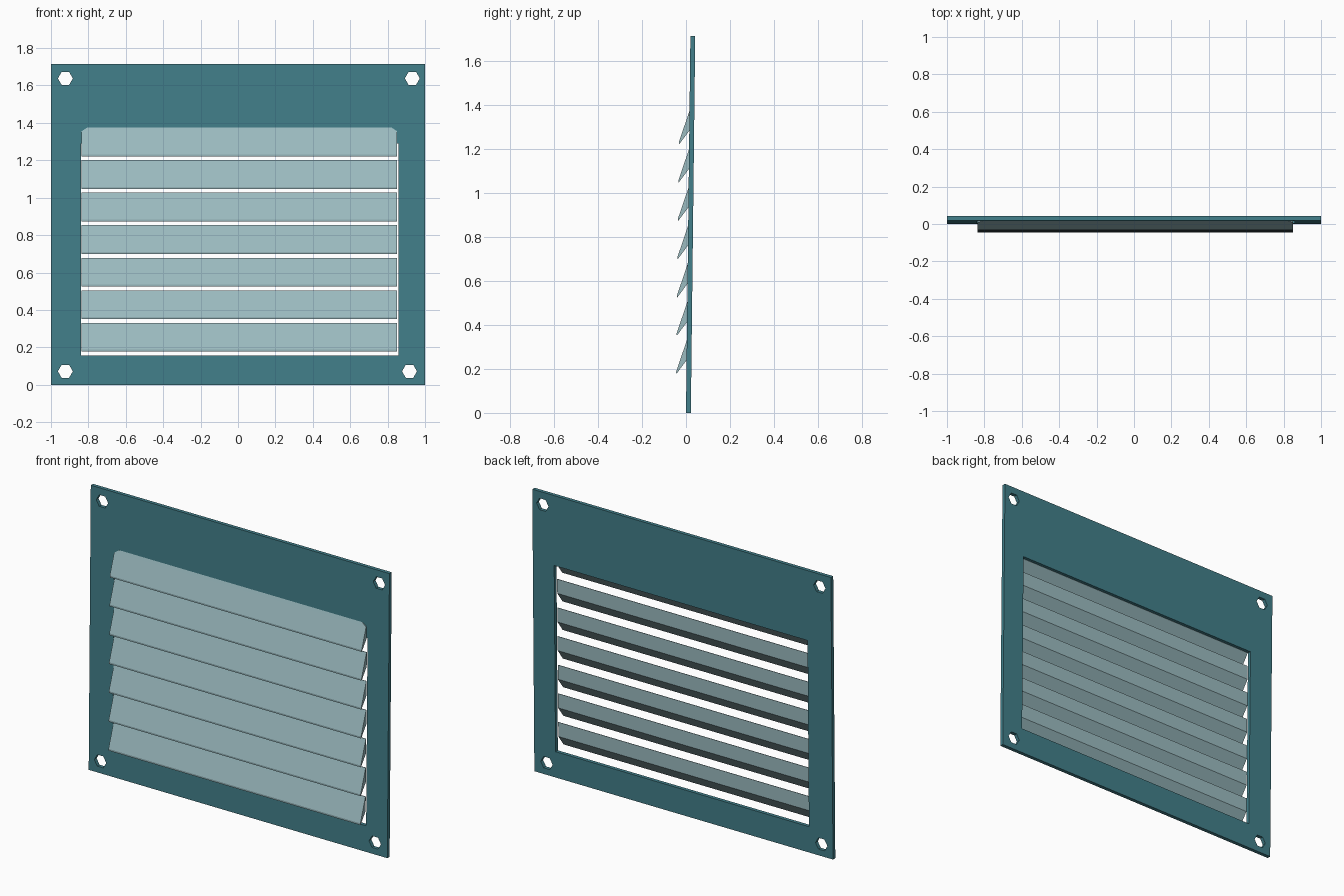
import bpy, bmesh, math

if "Cube" in bpy.data.objects:
    bpy.data.objects.remove(bpy.data.objects["Cube"])

TILT = 0.02 / 1.715      # the plate leans back slightly
THICK = 0.022


def material(name, rgb):
    m = bpy.data.materials.new(name)
    m.diffuse_color = (*rgb, 1)
    m.use_nodes = True
    m.node_tree.nodes["Principled BSDF"].inputs["Base Color"].default_value = m.diffuse_color
    return m


teal = material("dark teal", (0.0545, 0.215, 0.257))
pale = material("pale teal", (0.33, 0.50, 0.53))


def add_object(name, mesh, mat):
    mesh.materials.clear()
    mesh.materials.append(mat)
    ob = bpy.data.objects.new(name, mesh)
    bpy.context.collection.objects.link(ob)
    return ob


def rect(x0, x1, z0, z1):
    return [(x0, z0), (x1, z0), (x1, z1), (x0, z1)]


def hexagon(cx, cz, r):
    return [(cx + r * math.cos(i * math.pi / 3), cz + r * math.sin(i * math.pi / 3))
            for i in range(6)]


# mounting plate: filled outline with louvre opening and four screw holes
loops = [rect(-1, 1, 0, 1.715), rect(-0.84, 0.857, 0.157, 1.289)]
for cx, cz in ((-0.923, 1.638), (0.932, 1.638), (-0.923, 0.072), (0.917, 0.072)):
    loops.append(hexagon(cx, cz, 0.04))
curve = bpy.data.curves.new("plate_outline", 'CURVE')
curve.dimensions = '2D'
curve.fill_mode = 'BOTH'
curve.extrude = THICK / 2
for pts in loops:
    s = curve.splines.new('POLY')
    s.points.add(len(pts) - 1)
    for p, (x, z) in zip(s.points, pts):
        p.co = (x, z, 0, 1)
    s.use_cyclic_u = True
tmp = bpy.data.objects.new("plate_outline", curve)
bpy.context.collection.objects.link(tmp)
bpy.context.view_layer.update()
mesh = bpy.data.meshes.new_from_object(
    tmp.evaluated_get(bpy.context.evaluated_depsgraph_get()))
bpy.data.objects.remove(tmp)
bm = bmesh.new()
bm.from_mesh(mesh)
bmesh.ops.remove_doubles(bm, verts=bm.verts, dist=1e-5)
for v in bm.verts:
    x, z, d = v.co
    v.co = (x, THICK / 2 - d + z * TILT, z)
bmesh.ops.recalc_face_normals(bm, faces=bm.faces)
for f in bm.faces:
    f.smooth = False
bm.to_mesh(mesh)
bm.free()
add_object("mounting_plate", mesh, teal)


# louvre slat: wedge profile swept along x
def slat(name, top, inset):
    # y relative to plate front, z below top, end inset
    prof = [(0.003, 0, inset), (0, 0, inset), (-0.0065, -0.02, 0),
            (-0.047, -0.143, 0), (-0.046, -0.154, 0),
            (0.003, -0.087, 0), (0.003, -0.02, 0)]
    bm = bmesh.new()
    ends = []
    for x, side in ((-0.836, 1), (0.851, -1)):
        ends.append([bm.verts.new((x + side * i, y + (top + z) * TILT, top + z))
                     for y, z, i in prof])
    n = len(prof)
    for i in range(n):
        j = (i + 1) % n
        bm.faces.new((ends[0][i], ends[0][j], ends[1][j], ends[1][i]))
    for e in ends:
        # end caps: upper block and lower wedge
        bm.faces.new((e[0], e[1], e[2], e[6]))
        bm.faces.new((e[2], e[3], e[4], e[5], e[6]))
    bmesh.ops.recalc_face_normals(bm, faces=bm.faces)
    me = bpy.data.meshes.new(name)
    bm.to_mesh(me)
    bm.free()
    add_object(name, me, pale)


for k in range(7):
    slat(f"louvre_slat_{k + 1}", 0.331 + 0.174 * k, 0.03 if k == 6 else 0)
